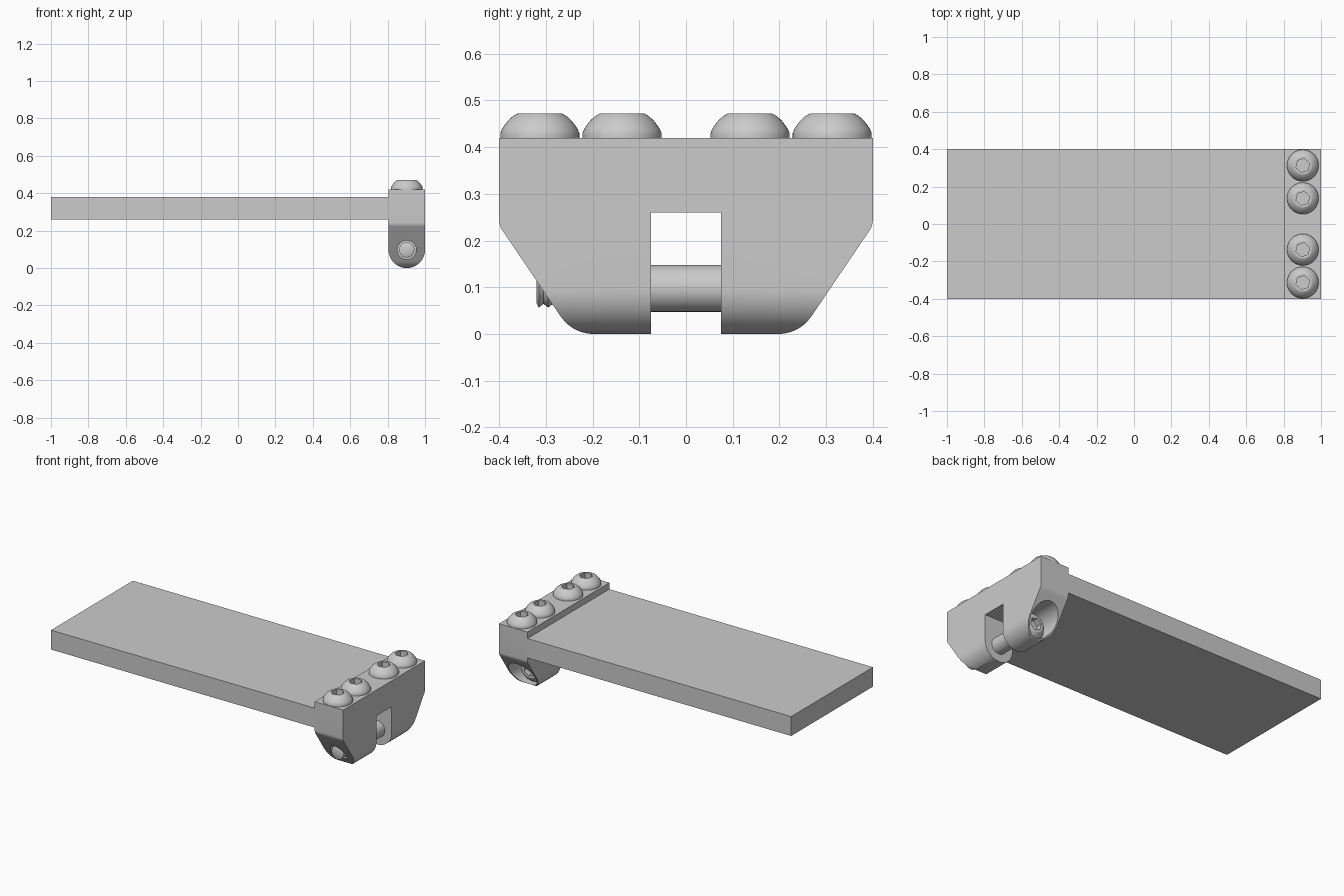
import bpy, bmesh
from math import sin, cos, pi, radians
from mathutils import Matrix, Vector

if "Cube" in bpy.data.objects:
    bpy.data.objects.remove(bpy.data.objects["Cube"])

PIN_X, PIN_Z, R = 0.9025, 0.0975, 0.0975
TO_Y = Matrix.Rotation(radians(-90), 4, 'X')   # turns +z into +y


def finish(name, bm, matrix=Matrix()):
    bmesh.ops.remove_doubles(bm, verts=bm.verts, dist=1e-5)
    bmesh.ops.recalc_face_normals(bm, faces=bm.faces)
    me = bpy.data.meshes.new(name)
    bm.to_mesh(me)
    bm.free()
    me.transform(matrix)
    ob = bpy.data.objects.new(name, me)
    bpy.context.collection.objects.link(ob)
    return ob


def activate(ob):
    bpy.ops.object.select_all(action='DESELECT')
    ob.select_set(True)
    bpy.context.view_layer.objects.active = ob


def smooth(ob, angle=30):
    activate(ob)
    bpy.ops.object.shade_smooth_by_angle(angle=radians(angle))


def prism(name, points, vec, matrix=Matrix()):
    bm = bmesh.new()
    face = bm.faces.new([bm.verts.new(p) for p in points])
    new = bmesh.ops.extrude_face_region(bm, geom=[face], use_keep_orig=True)
    bmesh.ops.translate(bm, vec=vec, verts=[v for v in new['geom'] if isinstance(v, bmesh.types.BMVert)])
    return finish(name, bm, matrix)


def disc(r, z, n, turn=0.0):
    return [(r * cos(turn + 2 * pi * i / n), r * sin(turn + 2 * pi * i / n), z) for i in range(n)]


def lathe(name, profile, matrix=Matrix(), n=48):
    bm = bmesh.new()
    verts = [bm.verts.new((r, 0, z)) for r, z in profile]
    edges = [bm.edges.new(p) for p in zip(verts, verts[1:])]
    bmesh.ops.spin(bm, geom=verts + edges, cent=(0, 0, 0), axis=(0, 0, 1), angle=2 * pi, steps=n)
    return finish(name, bm, matrix)


def boolean(ob, cutter, operation='DIFFERENCE'):
    mod = ob.modifiers.new('cut', 'BOOLEAN')
    mod.operation, mod.object, mod.solver = operation, cutter, 'EXACT'
    cutter.hide_render = True
    activate(ob)
    bpy.ops.object.modifier_apply(modifier='cut')
    bpy.data.objects.remove(cutter, do_unlink=True)


def rounded(corner, before, after, size, n=10):
    c = Vector(corner)
    a = c + (Vector(before) - c).normalized() * size
    b = c + (Vector(after) - c).normalized() * size
    return [tuple(a * (1 - t) ** 2 + c * 2 * t * (1 - t) + b * t * t) for t in [i / n for i in range(n + 1)]]


def button_bolt(name, shank, matrix):
    # Domed head sitting on z = 0 with a hexagonal socket
    head = [(0.0845, 0), (0.0845, 0.010), (0.081, 0.019), (0.075, 0.028), (0.067, 0.038),
            (0.058, 0.046), (0.048, 0.052), (0, 0.052)]
    ob = lathe(name, shank + head, matrix)
    boolean(ob, prism('socket', disc(0.038, 0.018, 6, 0.3), (0, 0, 0.1), matrix))
    smooth(ob)
    return ob


# Flat plate
bm = bmesh.new()
bmesh.ops.create_cube(bm, size=1, matrix=Matrix.Translation((-0.095, 0, 0.32)) @ Matrix.Diagonal((1.81, 0.8, 0.12, 1)))
finish('plate', bm)

# Clevis block: front outline crossed with a round-bottomed side outline
half = [(0.4, 0.42)]
half += rounded((0.4, 0.232), (0.4, 0.42), (0.243, 0), 0.012, 4)
half += rounded((0.243, 0), (0.4, 0.232), (0.075, 0), 0.048)
half += [(0.075, 0), (0.075, 0.26)]
outline = half + [(-y, z) for y, z in reversed(half)]
block = prism('clevis_block', [(0.7, y, z) for y, z in outline], (0.4, 0, 0))
side = [(PIN_X + R * cos(a), -0.6, PIN_Z + R * sin(a)) for a in [pi + pi * i / 32 for i in range(33)]]
side += [(PIN_X + R, -0.6, 0.6), (PIN_X - R, -0.6, 0.6)]
boolean(block, prism('side_outline', side, (0, 1.2, 0)), 'INTERSECT')

# Counterbore at the back, clearance hole at the front
pin_axis = Matrix.Translation((PIN_X, 0, PIN_Z)) @ TO_Y
boolean(block, prism('counterbore', disc(0.088, 0.19, 48), (0, 0, 0.4), pin_axis))
boolean(block, prism('front_hole', disc(0.05, -0.6, 48), (0, 0, 0.4), pin_axis))
smooth(block)

# Clamping bolts on top
for i, y in enumerate((-0.313, -0.137, 0.137, 0.313)):
    button_bolt(f'top_bolt_{i + 1}', [(0, -0.1), (0.045, -0.1), (0.045, 0)],
                Matrix.Translation((PIN_X, y, 0.42)))

# Hinge bolt with smooth pin and threaded tip
thread = [(0, -0.51), (0.032, -0.51)]
for k in range(6):
    thread += [(0.041, -0.505 + 0.02 * k), (0.033, -0.495 + 0.02 * k)]
shank = thread + [(0.05, -0.385), (0.05, 0)]
button_bolt('hinge_bolt', shank, pin_axis @ Matrix.Translation((0, 0, 0.19)))
